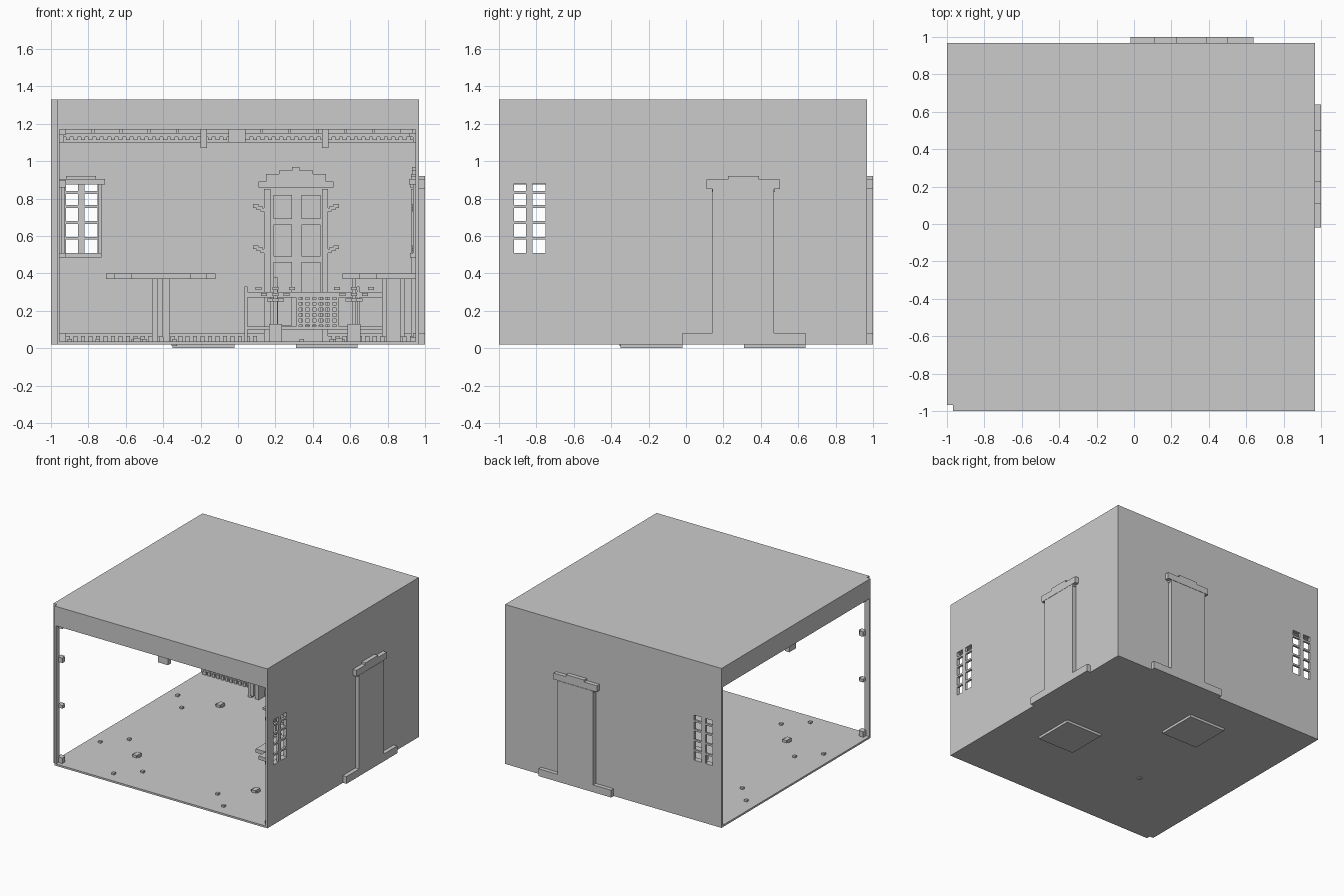
import bpy, bmesh

def part(name, boxes, swap=False):
    """One object from (x0,x1,y0,y1,z0,z1) boxes; swap mirrors across x = y."""
    bm = bmesh.new()
    for b in boxes:
        x0, x1, y0, y1, z0, z1 = b
        if swap:
            x0, x1, y0, y1 = y0, y1, x0, x1
        vs = bmesh.ops.create_cube(bm, size=1)["verts"]
        for v in vs:
            v.co = ((x0 + x1) / 2 + v.co.x * (x1 - x0),
                    (y0 + y1) / 2 + v.co.y * (y1 - y0),
                    (z0 + z1) / 2 + v.co.z * (z1 - z0))
    me = bpy.data.meshes.new(name)
    bm.to_mesh(me)
    bm.free()
    ob = bpy.data.objects.new(name, me)
    bpy.context.collection.objects.link(ob)
    return ob

def pair(name, boxes):
    """The room repeats its back side on the right side."""
    part("back_" + name, boxes)
    part("right_" + name, boxes, True)

def cut(target, boxes, swap=False):
    c = part("cutter", boxes, swap)
    c.hide_render = True
    m = target.modifiers.new("cut", "BOOLEAN")
    m.operation, m.solver, m.object = "DIFFERENCE", "EXACT", c
    bpy.context.view_layer.objects.active = target
    bpy.ops.object.modifier_apply(modifier=m.name)
    bpy.data.objects.remove(c)

F, W = 0.035, 0.95          # floor top, inner wall face

# Room shell: open front and left, notched front-left corner, paned windows
shell = part("room_shell", [(-1, .967, -1, .967, .02, 1.33)])
cut(shell, [(-.955, W, -.955, W, F, 1.30)])
panes = [(a, b, .9, 1.1, c, d) for a, b in ((-.92, -.855), (-.82, -.75))
         for c, d in ((.51, .58), (.595, .665), (.68, .75), (.765, .825), (.84, .88))]
for s in (False, True):
    cut(shell, [(-.955, W, -1.1, -.9, F, 1.17)], s)
    cut(shell, panes, s)
cut(shell, [(-1.1, -.967, -1.1, -.967, -.1, 1.5)])

# Pads under the floor
pair("floor_pad", [(-.35, -.02, .31, .64, 0, .02)])

# Outside door, head and skirting
pair("outer_door", [(.143, .47, .967, 1, .02, .85), (-.02, .143, .967, 1, .02, .08),
                    (.47, .64, .967, 1, .02, .08), (.11, .503, .967, 1, .852, .903),
                    (.225, .39, .967, 1, .903, .92)])
pair("outer_door_brackets", [(.14, .165, .967, .99, .835, .852),
                             (.45, .475, .967, .99, .835, .852)])

# Inner window trim
pair("window_trim", [(-.955, -.71, .915, W, .875, .905), (-.92, -.76, .925, W, .905, .92),
                     (-.95, -.73, .92, W, .485, .51), (-.945, -.925, .935, W, .51, .875),
                     (-.745, -.73, .935, W, .51, .875)])

# Inner door: jambs, stepped pediment, raised panels, wall brackets
door = [(.14, .175, .925, W, F, .85), (.45, .48, .925, W, F, .85),
        (.11, .51, .92, W, .86, .89), (.15, .47, .925, W, .89, .93),
        (.22, .4, .93, W, .93, .95), (.29, .33, .93, W, .95, .97)]
for x in (.19, .34):
    for z0, z1 in ((.12, .46), (.49, .66), (.69, .82)):
        door.append((x, x + .1, .94, W, z0, z1))
for z in (.51, .73):
    for k in range(3):
        d = .02 * k
        door += [(.12 - d, .15 - d, .93, W, z + d * .5, z + d * .5 + .02),
                 (.47 + d, .5 + d, .93, W, z + d * .5, z + d * .5 + .02)]
pair("inner_door", door)

# Toothed cornice and skirting
n = 46
step = 1.84 / n
teeth = [(-.92 + i * step, -.92 + (i + .55) * step) for i in range(n)]
pair("cornice", [(-.955, W, .915, W, 1.13, 1.15), (-.955, W, .935, W, 1.10, 1.13)]
     + [(a, b, .92, .935, 1.112, 1.13) for a, b in teeth]
     + [(-.92 + i * .15, -.78 + i * .15, .93, W, 1.15, 1.168) for i in range(12)])
spans = ((-.955, .14), (.48, W))
pair("skirting", [(a, b, .935, W, F, .08) for a, b in spans]
     + [(a, b, .92, .935, F, .065) for a, b in teeth if b < .14 or a > .48])

# Front and left opening: keystone, sill teeth, corner blocks and post knobs
frame = [(-.05, .04, -.967, -.93, 1.10, 1.172)]
for z0, z1 in ((F, .08), (1.14, 1.172)):
    frame.append((-.957, -.92, -.967, -.93, z0, z1))
for z0, z1 in ((.86, .9), (.485, .51)):
    frame.append((-.957, -.92, -.965, -.935, z0, z1))
frame.append((.92, W, -.965, -.935, F, .06))
part("front_opening_trim", frame)
part("left_opening_trim", frame, True)

# Ceiling drops above the pads
pair("ceiling_drop", [(-.2, -.165, .45, .485, 1.07, 1.30)])

# Floor studs in a four-fold pattern
studs = []
for s in (-1, 1):
    for x, y in ((s * .5, -.9), (s * .34, -.75)):
        for a, b in ((x, y), (y, x)):
            studs.append((a - .012, a + .012, b - .012, b + .012, F, .05))
for a, b in ((-.54, -.54), (-.54, .54), (.54, -.54)):
    studs += [(a - .03, a + .03, b - .018, b + .018, F, .05),
              (a - .018, a + .018, b - .03, b + .03, F, .055)]
part("floor_studs", studs)
part("floor_plug", [(-.355, -.325, -.355, -.325, .012, .03)])

# Console tables against the walls: stepped round top on a clustered pedestal
pair("console_table", [(-.705, -.12, .74, W, .37, .4), (-.66, -.165, .65, .74, .37, .4),
                       (-.57, -.255, .56, .65, .37, .4),
                       (-.46, -.43, .79, .87, F, .37), (-.40, -.365, .79, .87, F, .37),
                       (-.43, -.40, .77, .89, .06, .37)])

# Corner bench: posts, rails and woven centre
bench = [(x, x + .015, y, y + .015, F, .33) for x in (.035, .2, .635, .8) for y in (.42, .78)]
for y in (.42, .78):
    bench += [(.04, .81, y, y + .015, z, z + .015) for z in (.1, .27, .285)]
bench += [(x, x + .015, .42, .795, z, z + .015) for x in (.035, .8) for z in (.1, .28)]
bench += [(.31, .54, .425, .435, .125 + i * .03, .14 + i * .03) for i in range(5)]
bench += [(.31 + i * .036, .325 + i * .036, .428, .438, .1, .27) for i in range(7)]
part("corner_bench", bench)

# Stepped potted plants beside the bench
for i, (px, py) in enumerate(((.2, .2), (.62, .3))):
    plant = [(px - .035, px + .035, py - .035, py + .035, F, .13),
             (px - .01, px + .01, py - .01, py + .01, .13, .38)]
    for dx, dy in ((1, 0), (-1, 0), (0, 1), (0, -1)):
        for k in range(1, 4):
            cx, cy, z = px + dx * k * .03, py + dy * k * .03, .22 + .03 * k
            plant.append((cx - .016, cx + .016, cy - .016, cy + .016, z, z + .016))
    part("potted_plant_%d" % (i + 1), plant)
